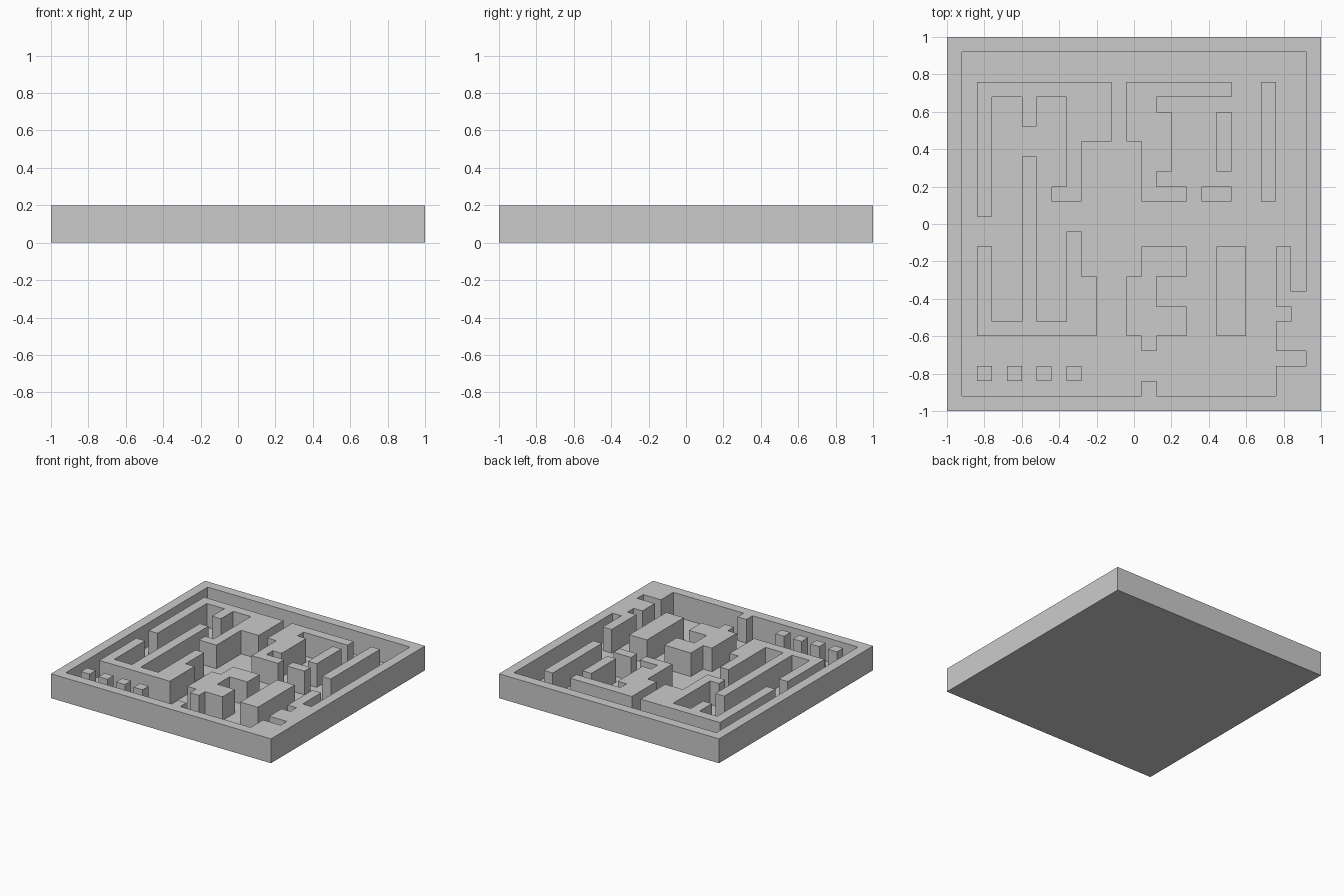
import bpy, bmesh

if "Cube" in bpy.data.objects:
    bpy.data.objects.remove(bpy.data.objects["Cube"])

N, CELL, HEIGHT, FLOOR = 25, 0.08, 0.2, 0.006

# Wall runs as (x0, y0, x1, y1) in cell units from the front left corner
RUNS = [
    # upper left walls
    (2, 13, 3, 22), (2, 21, 11, 22), (5, 19, 6, 21), (8, 18, 11, 22), (8, 14, 9, 18), (7, 14, 8, 15),
    # lower left walls
    (2, 5, 3, 11), (2, 5, 10, 6), (5, 5, 6, 17), (8, 5, 10, 9), (8, 9, 9, 12),
    # upper middle walls
    (12, 21, 19, 22), (12, 18, 14, 22), (13, 14, 14, 18), (14, 16, 15, 20), (14, 14, 16, 15),
    # upper right free walls
    (18, 16, 19, 20), (17, 14, 19, 15), (21, 14, 22, 22),
    # lower middle walls and block
    (13, 9, 16, 11), (12, 5, 14, 9), (14, 5, 16, 7), (13, 4, 14, 5), (18, 5, 20, 11),
    # stubs joined to the frame
    (22, 7, 23, 11), (23, 6, 24, 8), (22, 4, 24, 6), (22, 1, 24, 3), (13, 1, 14, 2),
]
# Row of four small pillars
RUNS += [(x, 2, x + 1, 3) for x in range(2, 9, 2)]


def is_wall(i, j):
    if i in (0, N - 1) or j in (0, N - 1):  # outer frame
        return True
    return any(x0 <= i < x1 and y0 <= j < y1 for x0, y0, x1, y1 in RUNS)


def extrude_up(bm, faces, dz, keep=False):
    out = bmesh.ops.extrude_face_region(bm, geom=faces, use_keep_orig=keep)["geom"]
    verts = [g for g in out if isinstance(g, bmesh.types.BMVert)]
    bmesh.ops.translate(bm, verts=verts, vec=(0, 0, dz))
    if not keep:
        old = [f for f in faces if f.is_valid]
        bmesh.ops.delete(bm, geom=old, context='FACES')
    return [g for g in out if isinstance(g, bmesh.types.BMFace)]


# Thin floor slab, then walls raised from its cells
bm = bmesh.new()
bmesh.ops.create_grid(bm, x_segments=N, y_segments=N, size=1)
extrude_up(bm, bm.faces[:], FLOOR, keep=True)
walls = []
for f in bm.faces:
    c = f.calc_center_median()
    if all(abs(v.co.z - FLOOR) < 1e-5 for v in f.verts):
        if is_wall(int((c.x + 1) / CELL), int((c.y + 1) / CELL)):
            walls.append(f)
extrude_up(bm, walls, HEIGHT - FLOOR)
bmesh.ops.recalc_face_normals(bm, faces=bm.faces[:])

mesh = bpy.data.meshes.new("maze_tile")
bm.to_mesh(mesh)
bm.free()
bpy.context.collection.objects.link(bpy.data.objects.new("maze_tile", mesh))
